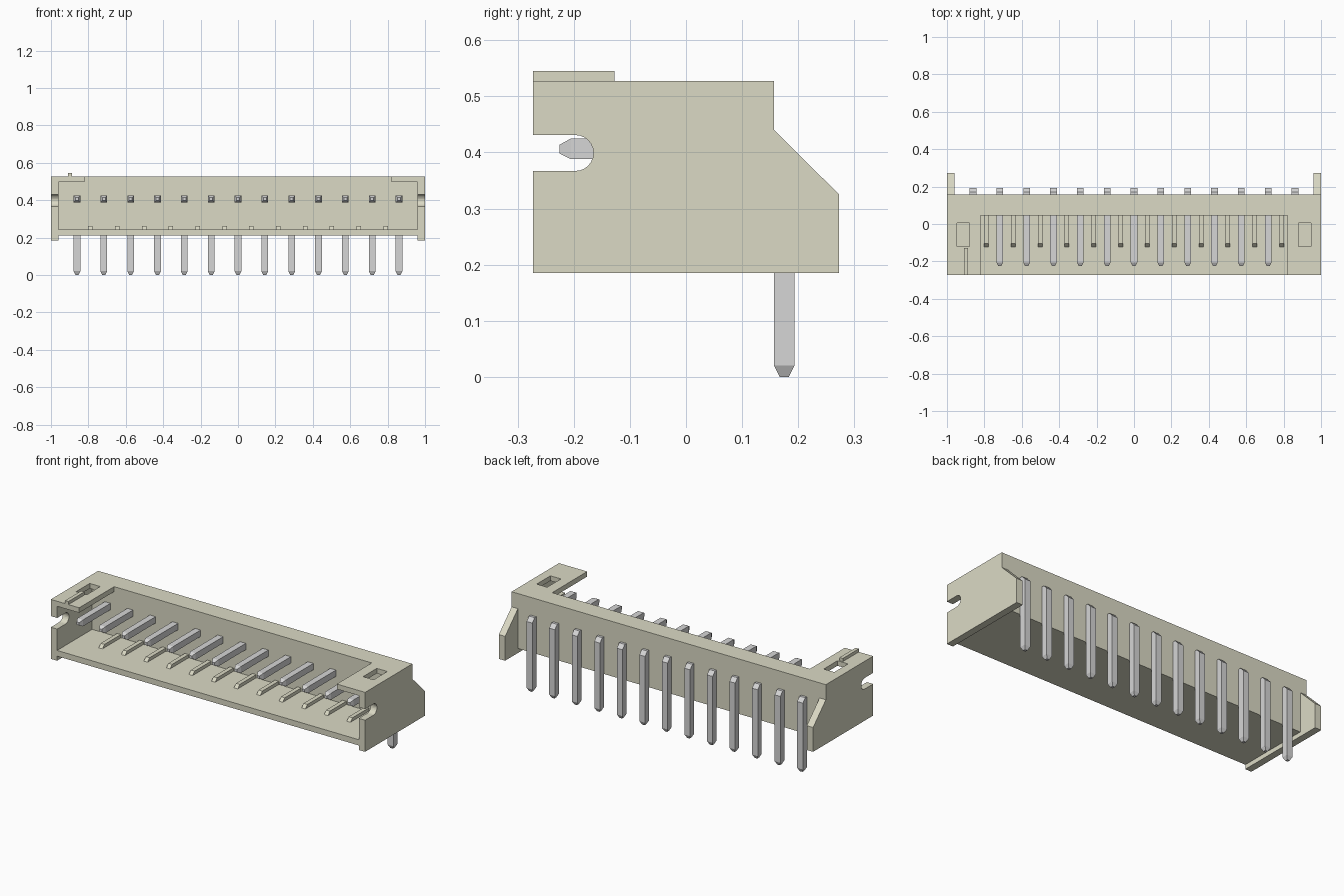
import bpy, bmesh, math

if "Cube" in bpy.data.objects:
    bpy.data.objects.remove(bpy.data.objects["Cube"], do_unlink=True)


def material(name, rgb):
    m = bpy.data.materials.new(name)
    m.use_nodes = True
    m.diffuse_color = (*rgb, 1)
    m.node_tree.nodes["Principled BSDF"].inputs["Base Color"].default_value = (*rgb, 1)
    return m


IVORY = material("ivory plastic", (0.71, 0.70, 0.56))
TIN = material("tin plating", (0.67, 0.67, 0.67))


def finish(bm, name, mat):
    bmesh.ops.recalc_face_normals(bm, faces=bm.faces)
    mesh = bpy.data.meshes.new(name)
    bm.to_mesh(mesh)
    bm.free()
    mesh.materials.append(mat)
    ob = bpy.data.objects.new(name, mesh)
    bpy.context.collection.objects.link(ob)
    return ob


def extrude_x(name, profile, x0, x1, mat):
    """Closed (y, z) profile extruded along x."""
    bm = bmesh.new()
    face = bm.faces.new([bm.verts.new((x0, y, z)) for y, z in profile])
    ext = bmesh.ops.extrude_face_region(bm, geom=[face])["geom"]
    moved = [v for v in ext if isinstance(v, bmesh.types.BMVert)]
    bmesh.ops.translate(bm, verts=moved, vec=(x1 - x0, 0, 0))
    return finish(bm, name, mat)


def box(name, x0, x1, y0, y1, z0, z1, mat=IVORY):
    return extrude_x(name, [(y0, z0), (y1, z0), (y1, z1), (y0, z1)], x0, x1, mat)


FRONT, BACK, TOP, FLOOR = -0.273, 0.157, 0.527, 0.244
INNER = 0.96            # inside of the end walls
PITCH, COUNT = 0.1435, 13

# Back wall and floor
box("back_wall", -INNER, INNER, 0.045, BACK, 0.211, TOP)
box("floor", -INNER, INNER, FRONT, 0.045, 0.211, FLOOR)

# End walls: rear wing below a slope, round-ended notch at the front
notch = [(-0.197 + 0.032 * math.cos(a), 0.399 + 0.032 * math.sin(a))
         for a in (math.radians(90 - 15 * i) for i in range(13))]
wall = [(FRONT, 0.185), (0.273, 0.185), (0.273, 0.325), (BACK, 0.44),
        (BACK, TOP), (FRONT, TOP), (FRONT, 0.431)] + notch + [(FRONT, 0.367)]

for side, s in (("left", 1), ("right", -1)):
    extrude_x(side + "_end_wall", wall, s * INNER, s * 1.0, IVORY)

    # Top corner tab with a rectangular window
    tab = box(side + "_top_tab", s * 0.82, s * INNER, FRONT, 0.045, 0.498, TOP)
    cutter = box("window_cutter", s * 0.88, s * 0.947, -0.12, 0.005, 0.4, 0.6)
    cutter.hide_render = True
    mod = tab.modifiers.new("window", "BOOLEAN")
    mod.operation = "DIFFERENCE"
    mod.solver = "EXACT"
    mod.object = cutter
    bpy.context.view_layer.objects.active = tab
    bpy.ops.object.modifier_apply(modifier=mod.name)
    bpy.data.objects.remove(cutter, do_unlink=True)

# Raised marker rib on the right tab
box("marker_rib", -0.909, -0.888, FRONT, -0.127, TOP, 0.545)

# Floor ribs between the pins, with sloped front ends
for i in range(COUNT - 1):
    x = (i - (COUNT - 2) / 2) * PITCH
    extrude_x(f"floor_rib_{i + 1}",
              [(-0.122, FLOOR), (0.045, FLOOR), (0.045, 0.263), (-0.104, 0.263)],
              x - 0.012, x + 0.012, IVORY)

# Bent pins: rings of (outer y, outer z, inner y, inner z, half width)
RINGS = [(-0.225, 0.414, -0.225, 0.398, 0.008),
         (-0.205, 0.425, -0.205, 0.388, 0.018),
         (0.172, 0.425, 0.148, 0.388, 0.018),
         (0.193, 0.402, 0.157, 0.379, 0.018),
         (0.193, 0.020, 0.157, 0.020, 0.018),
         (0.183, 0.000, 0.167, 0.000, 0.008)]


def pin(name, x):
    bm = bmesh.new()
    rings = [[bm.verts.new(p) for p in ((x - h, oy, oz), (x + h, oy, oz),
                                        (x + h, iy, iz), (x - h, iy, iz))]
             for oy, oz, iy, iz, h in RINGS]
    for a, b in zip(rings, rings[1:]):
        for k in range(4):
            n = (k + 1) % 4
            bm.faces.new((a[k], a[n], b[n], b[k]))
    bm.faces.new(rings[0])
    bm.faces.new(rings[-1])
    return finish(bm, name, TIN)


for i in range(COUNT):
    pin(f"pin_{i + 1}", (i - (COUNT - 1) / 2) * PITCH)
